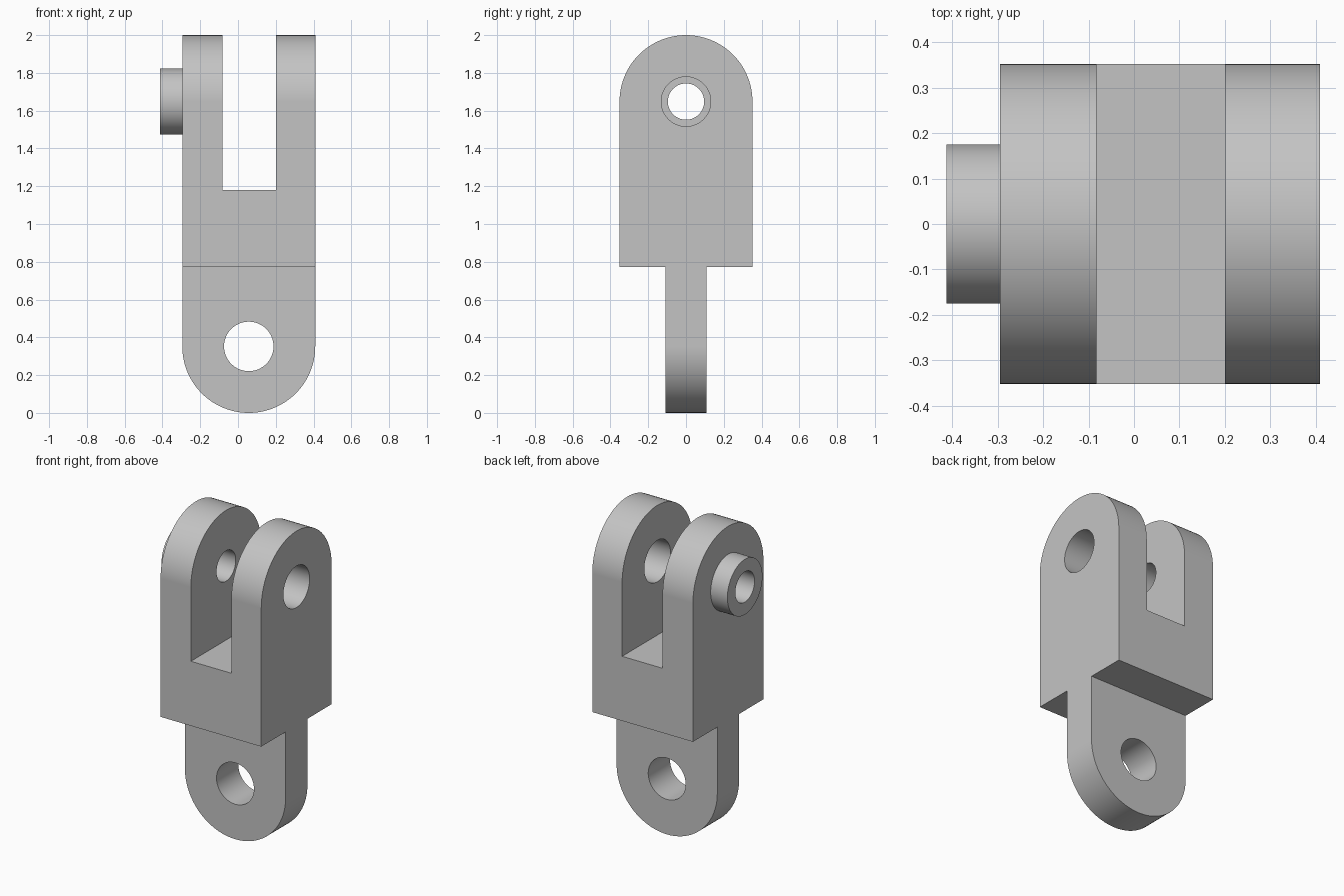
import bpy
import bmesh
from math import pi, cos, sin, radians

cube = bpy.data.objects.get("Cube")
if cube:
    bpy.data.objects.remove(cube, do_unlink=True)

R = 0.352                      # radius of both rounded ends
CX = 0.057                     # middle of the clevis
LEFT, RIGHT = CX - R, CX + R   # outer faces
TOP_Z = 2 - R                  # upper pin axis
SHOULDER = 0.772               # underside of the body
TONGUE = 0.109                 # half thickness of the tongue
BORE, SMALL_BORE, BOSS = 0.131, 0.096, 0.175

steel = bpy.data.materials.new("grey_metal")
steel.use_nodes = True
grey = (0.55, 0.55, 0.55, 1)
steel.diffuse_color = grey
steel.node_tree.nodes["Principled BSDF"].inputs["Base Color"].default_value = grey


def arc(u, z, r, start, end, steps=48):
    return [(u + r * cos(start + (end - start) * i / steps),
             z + r * sin(start + (end - start) * i / steps)) for i in range(steps + 1)]


def circle(u, z, r):
    return arc(u, z, r, 0, 2 * pi, 64)[:-1]


def prism(name, profile, axis, start, end):
    """Extrude a (u, z) outline along x or y."""
    def place(u, z, d):
        return (d, u, z) if axis == "x" else (u, d, z)
    bm = bmesh.new()
    near = [bm.verts.new(place(u, z, start)) for u, z in profile]
    far = [bm.verts.new(place(u, z, end)) for u, z in profile]
    bm.faces.new(near)
    bm.faces.new(far[::-1])
    for i in range(len(near)):
        j = (i + 1) % len(near)
        bm.faces.new((near[j], near[i], far[i], far[j]))
    bmesh.ops.recalc_face_normals(bm, faces=bm.faces)
    mesh = bpy.data.meshes.new(name)
    bm.to_mesh(mesh)
    bm.free()
    mesh.materials.append(steel)
    obj = bpy.data.objects.new(name, mesh)
    bpy.context.collection.objects.link(obj)
    return obj


def combine(target, tool, operation):
    """Apply a boolean and discard the tool."""
    mod = target.modifiers.new("boolean", "BOOLEAN")
    mod.operation, mod.solver, mod.object = operation, "EXACT", tool
    bpy.context.view_layer.objects.active = target
    bpy.ops.object.modifier_apply(modifier=mod.name)
    bpy.data.objects.remove(tool, do_unlink=True)


# Side outline: domed body with shoulders above a narrow tongue
side = arc(0, TOP_Z, R, 0, pi) + [
    (-R, SHOULDER), (-TONGUE, SHOULDER), (-TONGUE, -0.2),
    (TONGUE, -0.2), (TONGUE, SHOULDER), (R, SHOULDER)]
clevis = prism("clevis_body", side, "x", -1, 1)

# Front outline: rounded foot and two arms with an open slot between them
front = arc(CX, R, R, pi, 2 * pi) + [
    (RIGHT, 2.2), (0.2, 2.2), (0.2, 1.18),
    (-0.083, 1.18), (-0.083, 2.2), (LEFT, 2.2)]
combine(clevis, prism("front_shape", front, "y", -1, 1), "INTERSECT")

# Boss on the outside of one arm
combine(clevis, prism("boss", circle(0, TOP_Z, BOSS), "x", -0.412, -0.2), "UNION")

# Pin holes: narrow through the boss, wide through the other arm and the tongue
combine(clevis, prism("boss_hole", circle(0, TOP_Z, SMALL_BORE), "x", -1, 0.05), "DIFFERENCE")
combine(clevis, prism("arm_hole", circle(0, TOP_Z, BORE), "x", 0.05, 1), "DIFFERENCE")
combine(clevis, prism("tongue_hole", circle(CX, R, BORE), "y", -1, 1), "DIFFERENCE")

# Smooth curves, crisp edges
for obj in bpy.context.selected_objects:
    obj.select_set(False)
clevis.select_set(True)
bpy.context.view_layer.objects.active = clevis
bpy.ops.object.shade_smooth_by_angle(angle=radians(30))
weighted = clevis.modifiers.new("flat_faces", "WEIGHTED_NORMAL")
weighted.keep_sharp = True
